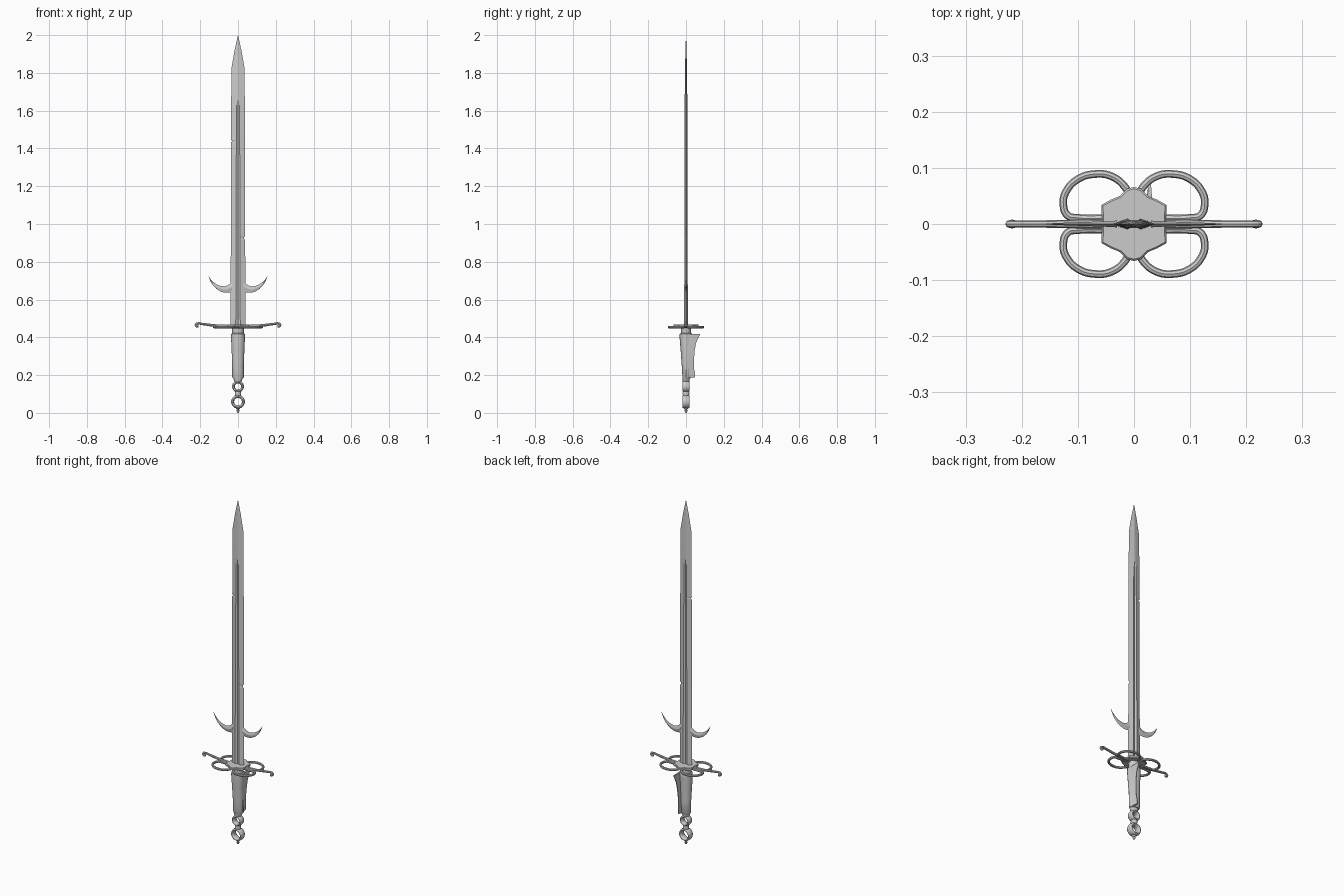
import bpy, bmesh, math

if "Cube" in bpy.data.objects:
    bpy.data.objects.remove(bpy.data.objects["Cube"])


def mesh_obj(name, bm, angle=30):
    bmesh.ops.recalc_face_normals(bm, faces=bm.faces)
    me = bpy.data.meshes.new(name)
    bm.to_mesh(me)
    bm.free()
    ob = bpy.data.objects.new(name, me)
    bpy.context.collection.objects.link(ob)
    smooth(ob, angle)
    return ob


def smooth(ob, angle=30):
    bpy.ops.object.select_all(action='DESELECT')
    ob.select_set(True)
    bpy.context.view_layer.objects.active = ob
    bpy.ops.object.shade_smooth_by_angle(angle=math.radians(angle))


def loft(name, rings, angle=30):
    """Skin a stack of equal-length point rings and cap both ends."""
    bm = bmesh.new()
    vs = [[bm.verts.new(p) for p in r] for r in rings]
    n = len(vs[0])
    for a, b in zip(vs, vs[1:]):
        for i in range(n):
            j = (i + 1) % n
            bm.faces.new((a[i], a[j], b[j], b[i]))
    bm.faces.new(vs[0])
    bm.faces.new(vs[-1])
    return mesh_obj(name, bm, angle)


def ellipse(z, rx, ry, cy=0, n=16):
    return [(rx * math.cos(t), cy + ry * math.sin(t), z)
            for t in (2 * math.pi * i / n for i in range(n))]


def tube(name, pts, r):
    """Round bar along a smooth path; the fourth value scales the radius."""
    cu = bpy.data.curves.new(name, 'CURVE')
    cu.dimensions = '3D'
    cu.bevel_depth, cu.bevel_resolution = r, 2
    cu.resolution_u, cu.use_fill_caps = 6, True
    sp = cu.splines.new('BEZIER')
    sp.bezier_points.add(len(pts) - 1)
    for bp, p in zip(sp.bezier_points, pts):
        bp.co = p[:3]
        bp.radius = p[3] if len(p) > 3 else 1
        bp.handle_left_type = bp.handle_right_type = 'AUTO'
    ob = bpy.data.objects.new(name, cu)
    bpy.context.collection.objects.link(ob)
    bpy.ops.object.select_all(action='DESELECT')
    ob.select_set(True)
    bpy.context.view_layer.objects.active = ob
    bpy.ops.object.convert(target='MESH')
    smooth(bpy.context.object, 40)


# Blade: z, left edge, right edge, shoulder x, shoulder y, centre y
stations = [
    (0.455, .040, .040, .012, .010, .004),
    (0.915, .038, .038, .011, .0085, .0035),
    (0.922, .038, .031, .011, .0085, .0035),
    (0.930, .038, .031, .011, .0085, .0035),
    (0.937, .038, .038, .011, .0085, .0035),
    (1.432, .037, .037, .009, .0075, .003),
    (1.438, .028, .037, .009, .0075, .003),
    (1.444, .037, .037, .009, .0075, .003),
    (1.630, .036, .036, .007, .007, .003),
    (1.655, .036, .036, .004, .007, .007),
    (1.830, .034, .034, .004, .005, .005),
    (1.920, .018, .018, .002, .003, .003),
    (2.000, .0005, .0005, .0002, .0003, .0003),
]
loft("blade", [[(r, 0, z), (s, y, z), (0, c, z), (-s, y, z),
                (-l, 0, z), (-s, -y, z), (0, -c, z), (s, -y, z)]
               for z, l, r, s, y, c in stations], 5)

# Crescent parrying lugs: lower/upper edge pairs running to the tip
lug = [((.030, .640), (.030, .695)), ((.042, .638), (.040, .686)),
       ((.055, .636), (.055, .674)), ((.075, .637), (.075, .670)),
       ((.095, .644), (.095, .673)), ((.115, .657), (.112, .680)),
       ((.133, .676), (.130, .693)), ((.146, .697), (.144, .707)),
       ((.157, .724), (.156, .725))]
for s, side in ((1, "right"), (-1, "left")):
    rings = []
    for i, ((x0, z0), (x1, z1)) in enumerate(lug):
        t = .006 * (1 - i / 9)
        xm, zm = (x0 + x1) / 2, (z0 + z1) / 2
        rings.append([(s * x0, 0, z0), (s * xm, -t, zm),
                      (s * x1, 0, z1), (s * xm, t, zm)])
    loft("parrying_lug_" + side, rings, 20)

# Cross guard with hooked ends
half = [(.06, .458, 1.1), (.13, .463, .9), (.19, .471, .8), (.214, .473, .8),
        (.222, .467, .9), (.217, .459, 1), (.210, .459, .8)]
path = [(-x, 0, z, r) for x, z, r in reversed(half)]
path += [(0, 0, .457, 1.2)] + [(x, 0, z, r) for x, z, r in half]
tube("cross_guard", path, .0078)

# Four side rings
ring = [(.005, .045), (.016, .066), (.040, .085), (.070, .089), (.100, .080),
        (.121, .058), (.126, .036), (.118, .015), (.100, .011), (.050, .010)]
for sx in (1, -1):
    for sy in (1, -1):
        tube("guard_ring", [(sx * x, sy * y, .454) for x, y in ring], .0068)

# Six-sided guard plate
q = [(.057, 0), (.058, .034), (.042, .043), (.025, .050), (.012, .063)]
outline = q + [(0, .066)] + [(-x, y) for x, y in reversed(q)]
outline += [(-x, -y) for x, y in q[1:]] + [(0, -.066)]
outline += [(x, -y) for x, y in reversed(q[1:])]
loft("guard_plate", [[(x * k, y * k, z) for x, y in outline]
                     for z, k in ((.454, .95), (.457, 1), (.466, 1), (.469, .95))], 25)

# Collar and grip
loft("grip_collar", [ellipse(z, r, r * .85) for z, r in
                     ((.405, .030), (.425, .031), (.445, .031), (.457, .034))])
loft("grip", [ellipse(z, rx, ry, cy) for z, rx, ry, cy in
              ((.183, .027, .020, .003), (.190, .031, .023, .004),
               (.260, .031, .026, .003), (.340, .034, .029, .000),
               (.400, .037, .033, -.001), (.418, .036, .033, -.001),
               (.424, .028, .027, 0))], 40)

# Loose flap of the grip wrap, peeling away at the back
flap = [(.188, .048), (.215, .048), (.230, .043), (.280, .042), (.330, .046),
        (.370, .053), (.400, .066), (.418, .075)]
rings = []
for z, y in flap:
    x = .014 + .012 * (z - .188) / .23
    rings.append([(.033, 0, z), (x + .008, .022, z), (x + .004, y, z),
                  (x, y, z), (x - .004, .024, z), (.020, 0, z)])
loft("wrap_flap", rings, 30)

# Pommel: two flattened open rings, necks and a finial
for name, z, major, minor, depth in (("upper_pommel_ring", .140, .024, .0075, 2.5),
                                     ("lower_pommel_ring", .059, .0285, .008, 2.5)):
    bpy.ops.mesh.primitive_torus_add(major_radius=major, minor_radius=minor,
                                     major_segments=24, minor_segments=10,
                                     location=(0, 0, z), rotation=(math.pi / 2, 0, 0))
    ob = bpy.context.object
    ob.name = name
    ob.scale = (1, 1, depth)
    smooth(ob, 40)
loft("pommel_neck", [ellipse(z, x, y) for z, x, y in
                     ((.160, .014, .016), (.172, .021, .018), (.188, .027, .020))])
loft("pommel_waist", [ellipse(z, x, y) for z, x, y in
                      ((.088, .016, .016), (.103, .017, .018), (.118, .014, .016))])
loft("finial", [ellipse(z, r, r, 0, 12) for z, r in
                ((0, .002), (.004, .006), (.012, .008), (.017, .006), (.026, .013), (.032, .014))])
